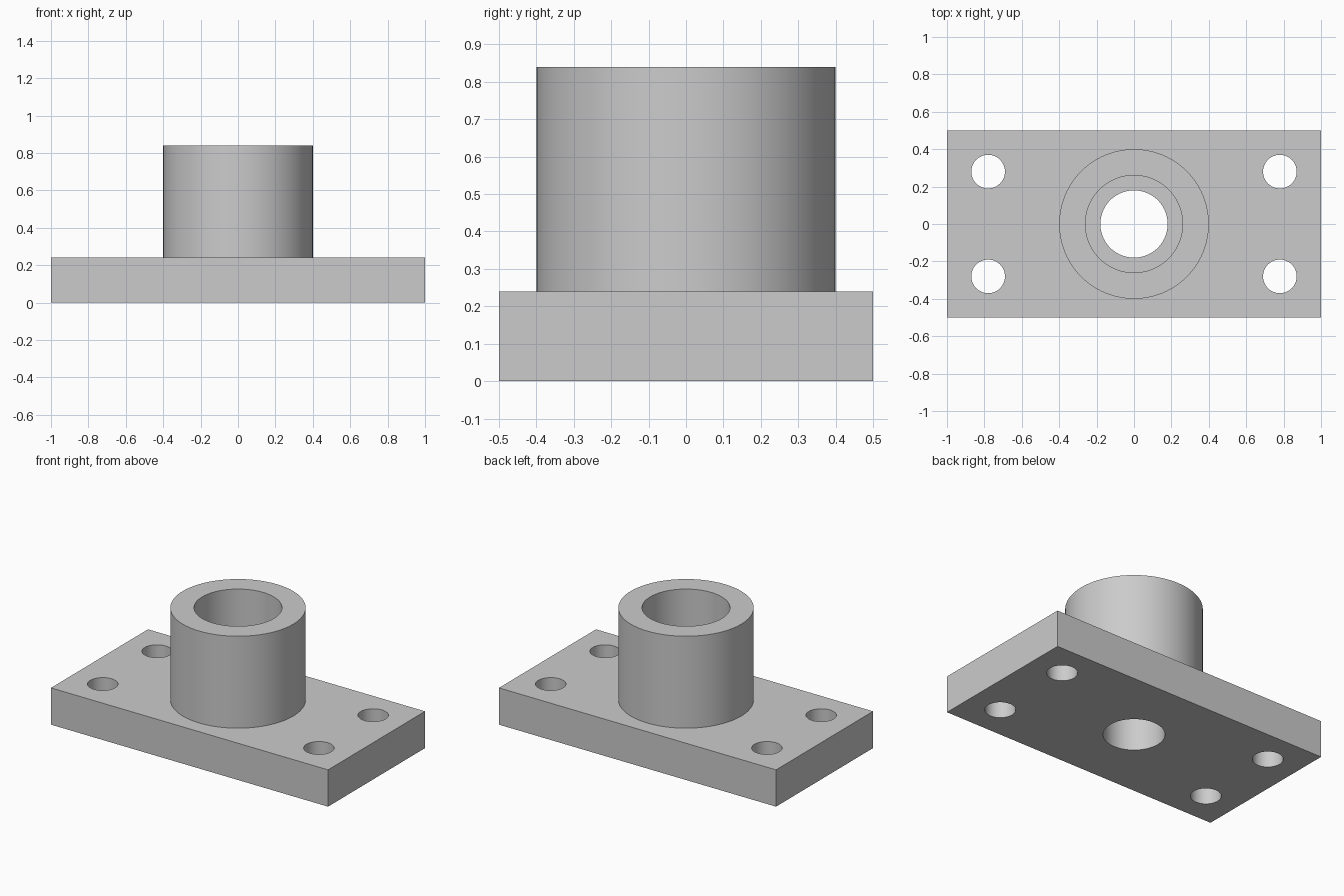
import bpy

cube = bpy.data.objects.get("Cube")
if cube:
    bpy.data.objects.remove(cube, do_unlink=True)

PLATE_TOP = 0.24
BOSS_TOP = 0.84

grey = bpy.data.materials.new("plain_grey")
grey.use_nodes = True
colour = (0.6, 0.6, 0.6, 1)
grey.diffuse_color = colour
grey.node_tree.nodes["Principled BSDF"].inputs["Base Color"].default_value = colour


def cylinder(name, radius, bottom, top, x=0, y=0, sides=96):
    bpy.ops.mesh.primitive_cylinder_add(
        vertices=sides, radius=radius, depth=top - bottom,
        location=(x, y, (bottom + top) / 2))
    obj = bpy.context.object
    obj.name = name
    obj.data.materials.append(grey)
    return obj


def combine(body, tool, operation):
    """Apply a boolean to the body and discard the tool."""
    mod = body.modifiers.new(tool.name, 'BOOLEAN')
    mod.operation = operation
    mod.solver = 'EXACT'
    mod.object = tool
    bpy.context.view_layer.objects.active = body
    bpy.ops.object.modifier_apply(modifier=mod.name)
    bpy.data.objects.remove(tool, do_unlink=True)


# Rectangular mounting plate
bpy.ops.mesh.primitive_cube_add(size=1, location=(0, 0, PLATE_TOP / 2))
body = bpy.context.object
body.name = "flanged_mount"
body.scale = (2, 1, PLATE_TOP)
bpy.ops.object.transform_apply(location=True, rotation=False, scale=True)
body.data.materials.append(grey)

# Round boss rising from the plate
combine(body, cylinder("boss", 0.4, PLATE_TOP / 2, BOSS_TOP), 'UNION')

# Wide counterbore, then the narrower through bore
combine(body, cylinder("counterbore", 0.26, PLATE_TOP, BOSS_TOP + 0.1), 'DIFFERENCE')
combine(body, cylinder("through_bore", 0.18, -0.1, BOSS_TOP + 0.1), 'DIFFERENCE')

# Four bolt holes
for x in (-0.78, 0.78):
    for y in (-0.28, 0.28):
        hole = cylinder("bolt_hole", 0.09, -0.1, PLATE_TOP + 0.1, x, y, 48)
        combine(body, hole, 'DIFFERENCE')

# Smooth round walls, crisp edges
bpy.ops.object.select_all(action='DESELECT')
body.select_set(True)
bpy.context.view_layer.objects.active = body
bpy.ops.object.shade_smooth_by_angle()
